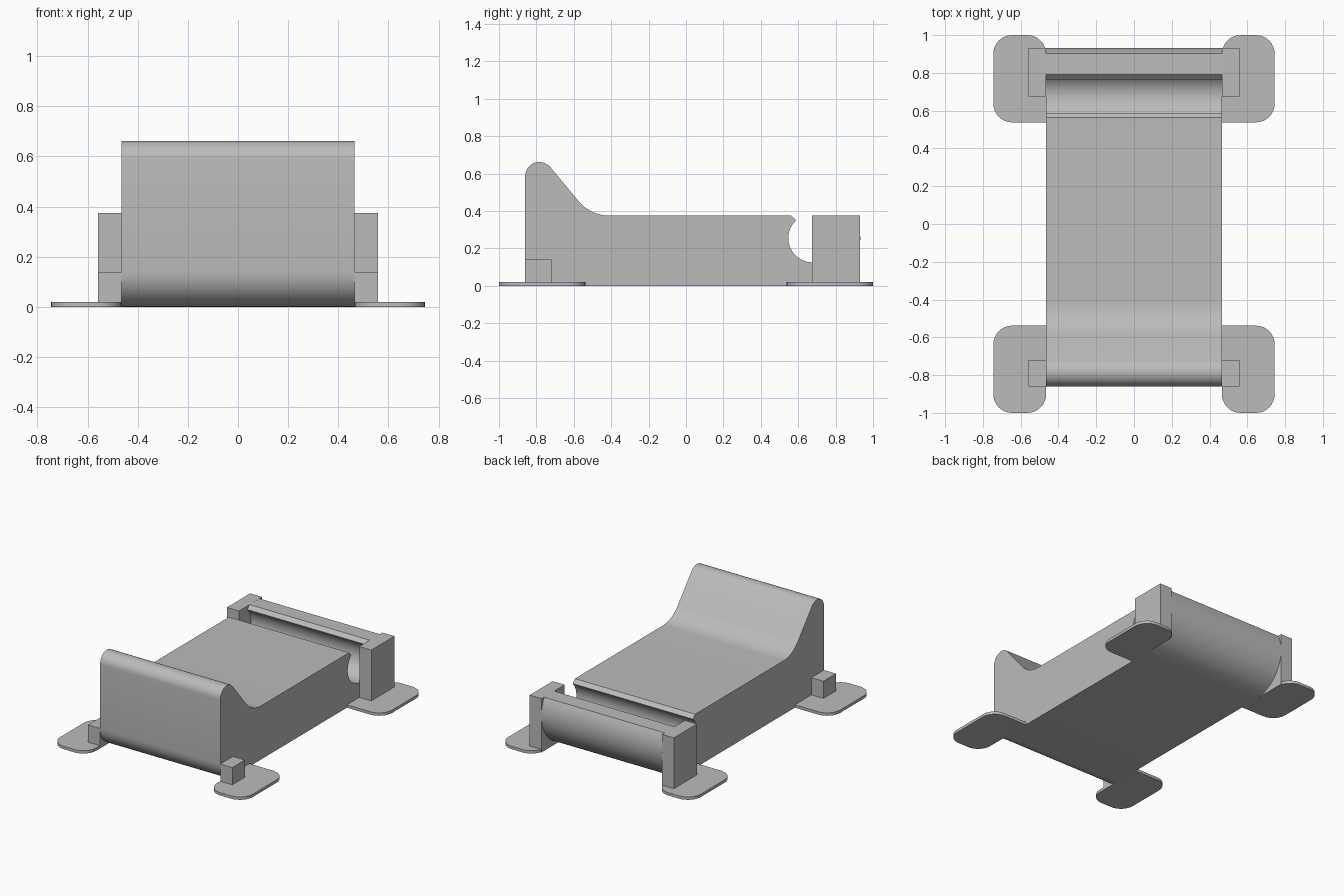
import bpy, bmesh
from math import radians, cos, sin
from mathutils import Vector

cube = bpy.data.objects.get("Cube")
if cube:
    bpy.data.objects.remove(cube, do_unlink=True)

grey = bpy.data.materials.new("plain_grey")
grey.use_nodes = True
colour = (0.5, 0.5, 0.5, 1)
grey.diffuse_color = colour
grey.node_tree.nodes["Principled BSDF"].inputs["Base Color"].default_value = colour

HALF = 0.465       # half width of the body
TOP = 0.375        # deck height


def arc(cx, cy, r, start, end, steps=12):
    """Points on a circle from start to end, in degrees."""
    angles = [radians(start + (end - start) * i / steps) for i in range(steps + 1)]
    return [(cx + r * cos(a), cy + r * sin(a)) for a in angles]


def extrude(name, outline, place, direction, smooth=True):
    """Extrude a closed 2D outline into a solid."""
    bm = bmesh.new()
    face = bm.faces.new([bm.verts.new(place(u, v)) for u, v in outline])
    new = bmesh.ops.extrude_face_region(bm, geom=[face])["geom"]
    bmesh.ops.translate(bm, vec=Vector(direction),
                        verts=[g for g in new if isinstance(g, bmesh.types.BMVert)])
    bmesh.ops.recalc_face_normals(bm, faces=bm.faces)
    mesh = bpy.data.meshes.new(name)
    bm.to_mesh(mesh)
    bm.free()
    mesh.materials.append(grey)
    obj = bpy.data.objects.new(name, mesh)
    bpy.context.collection.objects.link(obj)
    if smooth:
        bpy.ops.object.select_all(action="DESELECT")
        obj.select_set(True)
        bpy.context.view_layer.objects.active = obj
        bpy.ops.object.shade_smooth_by_angle(angle=radians(25))
    return obj


def box(name, x0, x1, y0, y1, z0, z1):
    outline = [(x0, y0), (x1, y0), (x1, y1), (x0, y1)]
    return extrude(name, outline, lambda u, v: (u, v, z0), (0, 0, z1 - z0), False)


# Body: side profile with raised front, sloping deck, clip groove and round back
CY, CZ = 0.677, 0.255
profile = arc(-0.72, 0.14, 0.14, 270, 180)             # front lower edge
profile += arc(-0.784, 0.586, 0.076, 180, 40)          # raised crest
profile += arc(-0.41, TOP + 0.213, 0.213, 220, 270)    # blend to deck
profile += [(0.563, TOP), (0.588, 0.35)]               # front clip lip
profile += arc(CY, CZ, 0.13, 146, 394, 32)             # groove
profile += [(2 * CY - 0.588, 0.35), (2 * CY - 0.563, TOP)]
profile += arc(CY, CZ, 0.255, 28, -90, 24)             # back shell
extrude("body", profile, lambda u, v: (-HALF, u, v), (2 * HALF, 0, 0))

# Side supports and foot pads
for side, s in (("left", 1), ("right", -1)):
    box(side + "_back_post", s * HALF, s * 0.558, 0.675, 0.931, 0, TOP)
    box(side + "_front_block", s * HALF, s * 0.558, -0.86, -0.72, 0, 0.14)
    for end, e in (("back", 1), ("front", -1)):
        r, near, far, outer = 0.1, 0.538, 1.0, 0.745
        pad = [(HALF, near)]
        pad += arc(outer - r, near + r, r, -90, 0, 8)
        pad += arc(outer - r, far - r, r, 0, 90, 8)
        pad += arc(HALF + r, far - r, r, 90, 180, 8)
        extrude(side + "_" + end + "_pad", pad,
                lambda u, v: (s * u, e * v, 0), (0, 0, 0.02))
